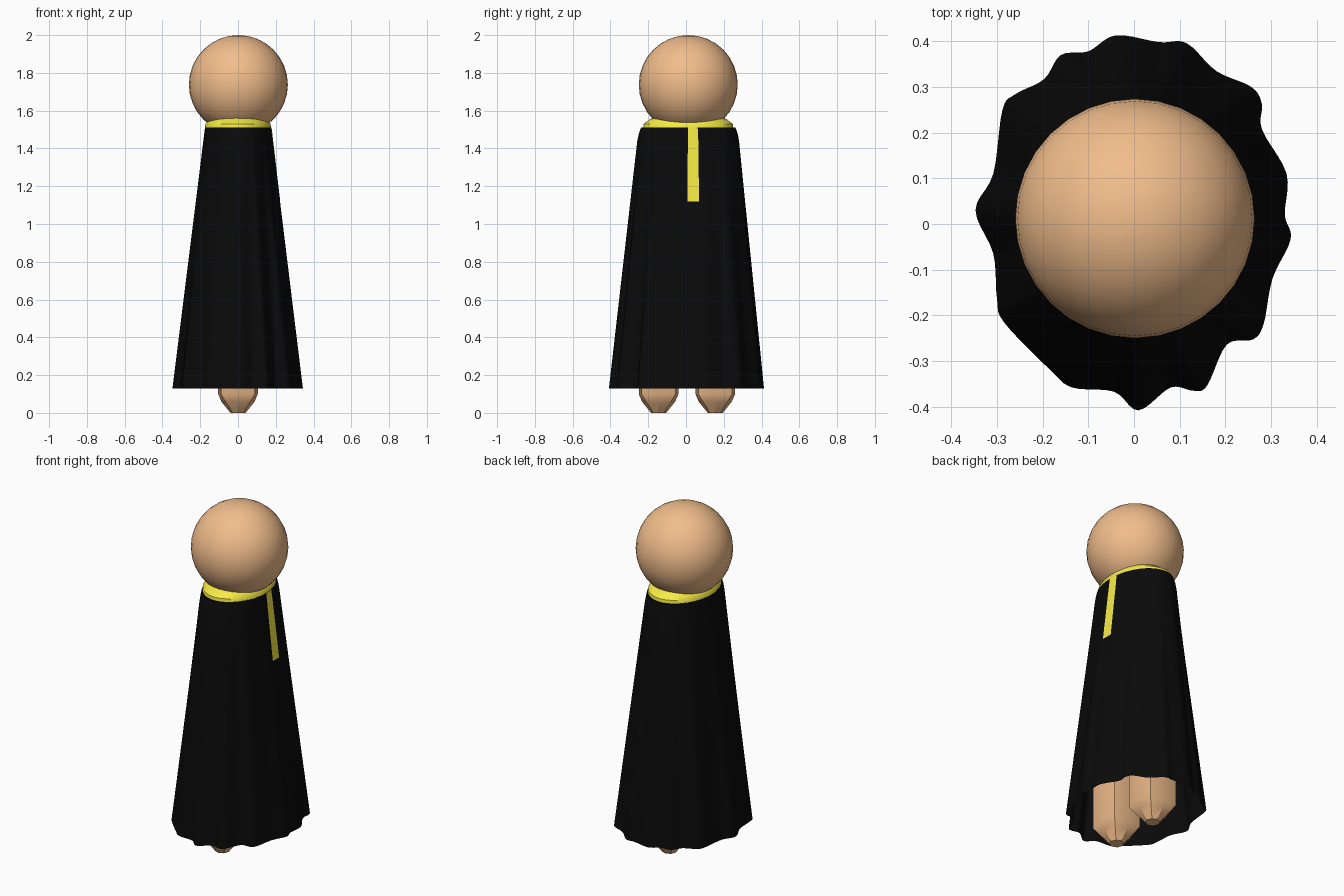
import bpy
import bmesh
from math import sin, cos, atan2, floor, pi, radians, sqrt

if "Cube" in bpy.data.objects:
    bpy.data.objects.remove(bpy.data.objects["Cube"])


def material(name, rgb):
    m = bpy.data.materials.new(name)
    m.diffuse_color = (*rgb, 1)
    m.use_nodes = True
    m.node_tree.nodes["Principled BSDF"].inputs["Base Color"].default_value = m.diffuse_color
    return m


SKIN = material("skin", (0.88, 0.51, 0.26))
BLACK = material("black cloth", (0.003, 0.003, 0.003))
YELLOW = material("yellow cloth", (0.92, 0.82, 0.06))


def finish(ob, name, mat, angle=40):
    ob.name = name
    ob.data.materials.append(mat)
    bpy.ops.object.select_all(action='DESELECT')
    ob.select_set(True)
    bpy.context.view_layer.objects.active = ob
    bpy.ops.object.shade_smooth_by_angle(angle=radians(angle))


def loft(name, rings, mat, closed=True, bottom=False, top=False, angle=40):
    """Skin counter-clockwise rings, listed from bottom to top."""
    bm = bmesh.new()
    vs = [[bm.verts.new(p) for p in ring] for ring in rings]
    n = len(rings[0])
    for a, b in zip(vs, vs[1:]):
        for i in range(n if closed else n - 1):
            j = (i + 1) % n
            bm.faces.new((a[i], a[j], b[j], b[i]))
    if bottom:
        bm.faces.new(vs[0][::-1])
    if top:
        bm.faces.new(vs[-1])
    me = bpy.data.meshes.new(name)
    bm.to_mesh(me)
    bm.free()
    ob = bpy.data.objects.new(name, me)
    bpy.context.collection.objects.link(ob)
    finish(ob, name, mat, angle)


# Wavy hem outline, clockwise from the back
HEM = [(-.04, .413), (.055, .398), (.115, .396), (.18, .335), (.257, .30),
       (.28, .262), (.28, .207), (.334, .11), (.33, .02), (.343, -.033),
       (.303, -.12), (.284, -.218), (.26, -.253), (.203, -.264), (.16, -.354),
       (.13, -.365), (.08, -.358), (.01, -.408), (-.044, -.367), (-.135, -.358),
       (-.183, -.32), (-.284, -.216), (-.30, -.164), (-.308, -.065), (-.347, .03),
       (-.308, .11), (-.288, .25), (-.26, .284), (-.197, .317), (-.16, .37),
       (-.10, .378)]
N = len(HEM)
Z0, Z1 = 0.13, 1.51


def hem(u):
    """Smooth closed curve through the hem points."""
    k, t = floor(u), u - floor(u)
    a, b, c, d = (HEM[(k + o) % N] for o in (-1, 0, 1, 2))
    return [0.5 * (2 * q + (r - p) * t + (2 * p - 5 * q + 4 * r - s) * t * t
                   + (3 * q - p - 3 * r + s) * t ** 3) for p, q, r, s in zip(a, b, c, d)]


def cloth(u, z, rx=0.175, ry=0.262):
    """Cloak surface: hem blended up to a plain oval at the shoulders."""
    hx, hy = hem(u)
    a = atan2(hy / 0.41, hx / 0.345)
    t = min((z - Z0) / (Z1 - Z0), 1)
    if z > 1.44:
        ry -= 0.012 * ((z - 1.44) / 0.07) ** 2 if z <= Z1 else 0
    return (hx * (1 - t) + rx * cos(a) * t, hy * (1 - t) + (0.012 + ry * sin(a)) * t, z)


US = [-i / 5 for i in range(N * 5)]

# Cloak
heights = [0.13, 0.4, 0.7, 1.0, 1.25, 1.44, 1.48, 1.51]
loft("cloak", [[cloth(u, z) for u in US] for z in heights], BLACK)

# Collar, closing over inside the head
collar = [(1.51, .175, .25), (1.53, .172, .236), (1.555, .155, .203), (1.58, .11, .14), (1.59, .04, .05)]
loft("collar", [[cloth(u, z, rx, ry) for u in US] for z, rx, ry in collar], YELLOW, top=True)

# Hanging ribbon on the right side of the cloak
strip = []
for z in (1.12, 1.25, 1.44, 1.48, 1.51):
    pts = [cloth(8.4 - 1.1 * i / 6, z) for i in range(7)]
    strip.append([(x + 0.003, y, zz) for x, y, zz in pts])
loft("ribbon", strip, YELLOW, closed=False)

# Legs with blunt tapered feet
for side, y in (("front", -0.145), ("back", 0.155)):
    rings = []
    for z, r, square in ((0, .04, 0), (.025, .06, 0), (.06, .088, .3), (.1, .105, 1), (.55, .105, 1)):
        ring = []
        for i in range(8):
            rr = r * (1 + 0.21 * square * (i % 2))
            ring.append((rr * cos(i * pi / 4), y + rr * sin(i * pi / 4), z))
        rings.append(ring)
    loft(side + "_leg", rings, SKIN, bottom=True, top=True, angle=30)

# Head
bpy.ops.mesh.primitive_uv_sphere_add(segments=32, ring_count=16, radius=0.262, location=(0.002, 0.012, 1.738))
finish(bpy.context.object, "head", SKIN)
